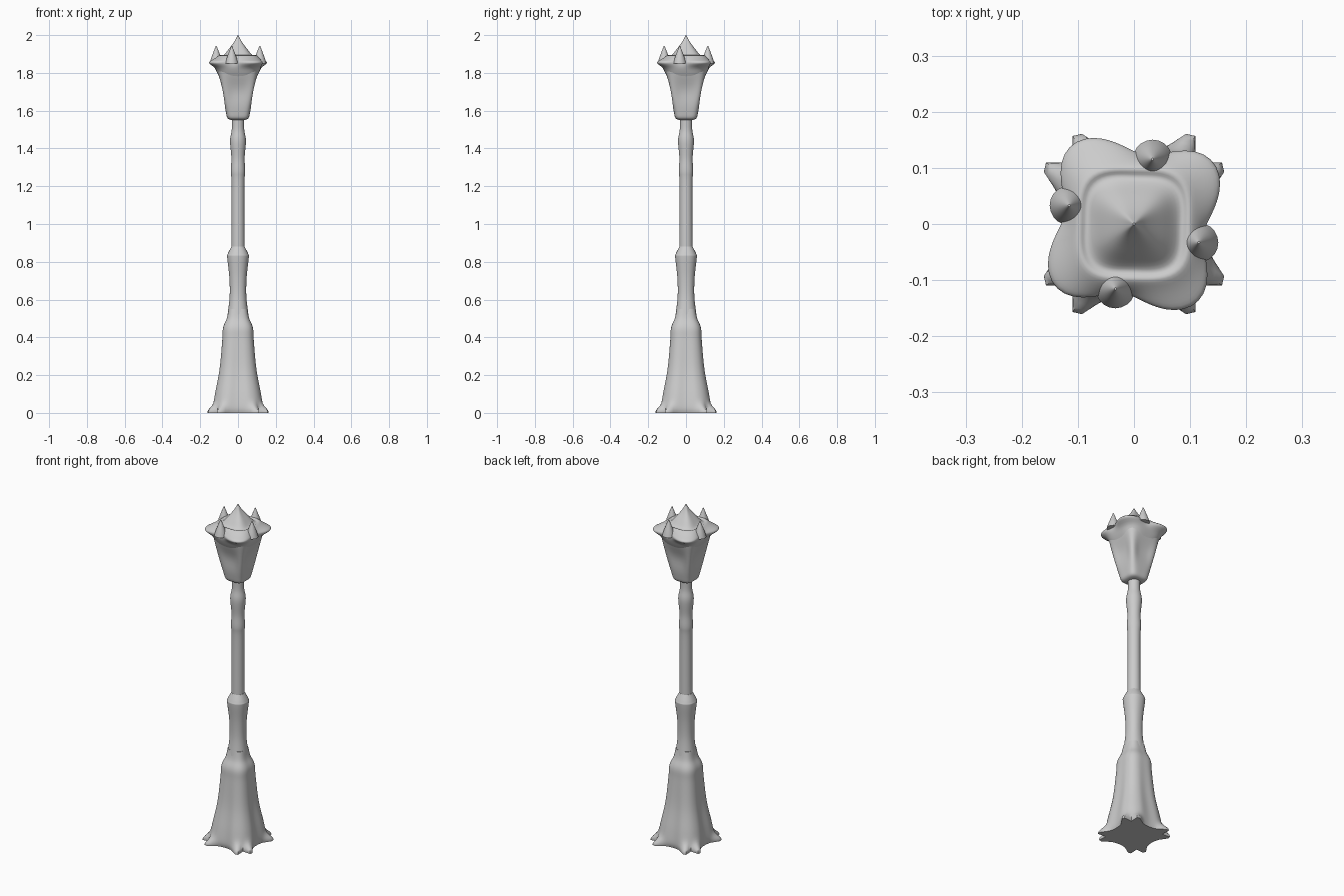
import bpy
import bmesh
from math import cos, sin, pi, exp, radians
from mathutils import Vector

if "Cube" in bpy.data.objects:
    bpy.data.objects.remove(bpy.data.objects["Cube"])

iron = bpy.data.materials.new("grey_iron")
iron.use_nodes = True
iron.diffuse_color = (0.6, 0.6, 0.6, 1)
iron.node_tree.nodes["Principled BSDF"].inputs["Base Color"].default_value = iron.diffuse_color


def bell(distance, spread):
    """Smooth hump that is strongest at zero distance."""
    return exp(-(distance / spread) ** 2)


def smooth_profile(points, steps=5):
    """Run a flowing curve through the (half width, height) points."""
    points = [Vector(p) for p in points]
    before = [points[0]] + points[:-1]
    after = points[1:] + [points[-1]]
    curve = []
    for i in range(len(points) - 1):
        start, end = points[i], points[i + 1]
        start_pull = (end - before[i]) / 2
        end_pull = (after[i + 1] - start) / 2
        for step in range(steps):
            t = step / steps
            ease = t * t * (3 - 2 * t)
            curve.append(start.lerp(end, ease)
                         + start_pull * t * (1 - t) ** 2
                         - end_pull * t * t * (1 - t))
    return curve + [points[-1]]


def superellipse(angle, squareness):
    """Radius of a unit section: two is round, larger is squarer."""
    total = abs(cos(angle)) ** squareness + abs(sin(angle)) ** squareness
    return total ** (-1 / squareness)


def build_part(name, profile, squareness=2, sides=72, relief=None, centre=(0, 0)):
    """Loft a profile, then push its surface outward by a relief rule."""
    bm = bmesh.new()
    rings = []
    for half_width, height in smooth_profile(profile):
        ring = []
        for i in range(sides):
            angle = 2 * pi * i / sides
            radius = half_width * superellipse(angle, squareness)
            if relief:
                radius += relief(angle, height)
            x = centre[0] + radius * cos(angle)
            y = centre[1] + radius * sin(angle)
            ring.append(bm.verts.new((x, y, height)))
        rings.append(ring)
    for low, high in zip(rings, rings[1:]):
        for i in range(sides):
            following = (i + 1) % sides
            bm.faces.new((low[i], low[following], high[following], high[i]))
    bm.faces.new(reversed(rings[0]))
    bm.faces.new(rings[-1])
    mesh = bpy.data.meshes.new(name)
    bm.to_mesh(mesh)
    bm.free()
    mesh.materials.append(iron)
    part = bpy.data.objects.new(name, mesh)
    bpy.context.collection.objects.link(part)
    bpy.ops.object.select_all(action="DESELECT")
    bpy.context.view_layer.objects.active = part
    part.select_set(True)
    bpy.ops.object.shade_smooth_by_angle(angle=radians(60))


def forked_feet(angle, height):
    """Two pointed toes on each corner, with hollow faces between them."""
    from_corner = abs(angle % (pi / 2) - pi / 4)
    toe = bell(from_corner - radians(12), radians(8)) * bell(height, 0.035)
    hollow = max(0, cos(4 * angle)) * bell(height, 0.3)
    return 0.05 * toe - 0.008 * hollow


def hollow_panels(angle, height):
    """Sunken panes that leave a rib on each corner."""
    pane = 1 - bell(angle % (pi / 2) - pi / 4, radians(14))
    return -0.016 * pane * bell(height - 1.71, 0.07)


def crown_lobes(angle, height):
    """Eight rounded lobes around the eaves."""
    lobe = sin(4 * (angle - radians(10)))
    return (0.012 + 0.019 * lobe) * bell(height - 1.855, 0.02)


# Flared square base standing on forked corner feet
build_part("flared_base", [
    (0.13, 0), (0.135, 0.03), (0.125, 0.1), (0.1, 0.23), (0.085, 0.38),
    (0.08, 0.45), (0.06, 0.5), (0.05, 0.55),
], squareness=3, relief=forked_feet)

# Waisted lower column with its collar
build_part("lower_column", [
    (0.055, 0.52), (0.044, 0.62), (0.046, 0.72), (0.057, 0.82),
    (0.055, 0.84), (0.035, 0.88),
], squareness=2.2)

# Slim upper shaft with soft rings
build_part("upper_shaft", [
    (0.035, 0.86), (0.034, 1.2), (0.038, 1.28), (0.035, 1.35),
    (0.042, 1.44), (0.033, 1.5), (0.033, 1.57),
])

# Tapered lantern with hollow panels between corner ribs
build_part("lantern_body", [
    (0.03, 1.55), (0.055, 1.56), (0.067, 1.6), (0.09, 1.7),
    (0.11, 1.8), (0.115, 1.84),
], squareness=4, relief=hollow_panels)

# Lobed eaves folding inward to a gutter and the pointed roof
build_part("crown_and_roof", [
    (0.1, 1.78), (0.115, 1.81), (0.13, 1.85), (0.122, 1.87), (0.1, 1.893),
    (0.08, 1.89), (0.05, 1.925), (0.02, 1.965), (0.002, 2),
], squareness=3.5, relief=crown_lobes)

# One small horn on each side of the eaves
for number, side in enumerate(("left", "back", "right", "front")):
    direction = number * pi / 2 - 0.28
    build_part("horn_" + side, [
        (0.035, 1.85), (0.026, 1.88), (0.011, 1.92), (0.002, 1.943),
    ], sides=20, centre=(0.12 * cos(direction), 0.12 * sin(direction)))
